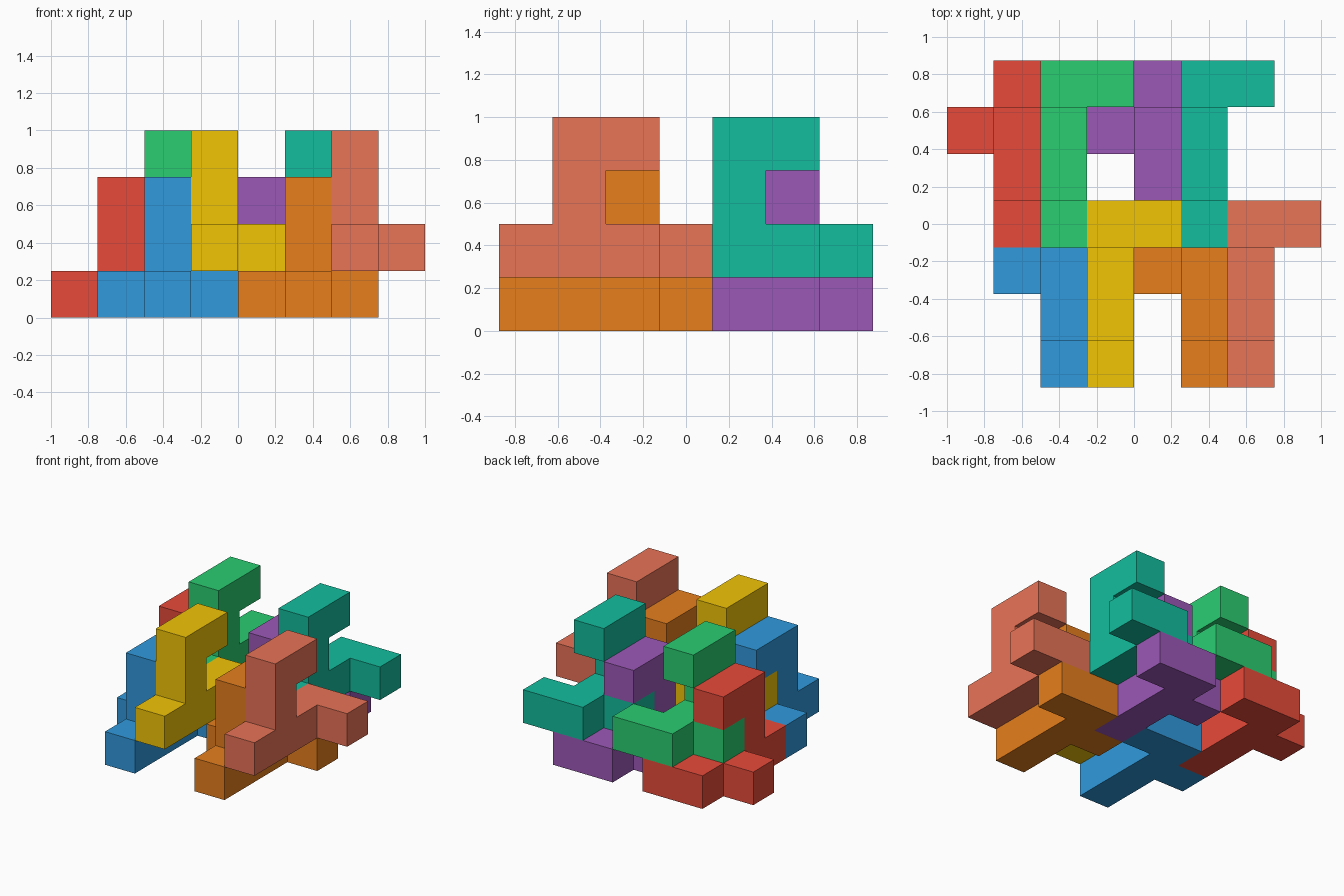
import bpy
import bmesh
from mathutils import Vector

if "Cube" in bpy.data.objects:
    bpy.data.objects.remove(bpy.data.objects["Cube"])

UNIT = 0.25
ORIGIN = Vector((-1.0, -0.875, 0.0))

# One interlocking tile, in unit cells: bar, two side feet, tower and hook
TILE = [(0, j, 0) for j in range(4)] + [(1, 3, 0), (-1, 2, 0),
                                        (0, 1, 1), (0, 1, 2), (0, 2, 2)]
SIDES = [Vector(d) for d in ((1, 0, 0), (-1, 0, 0), (0, 1, 0),
                             (0, -1, 0), (0, 0, 1), (0, 0, -1))]


def add_tile(name, cell, color):
    bm = bmesh.new()
    # Skin only the outer sides of the joined cells
    for c in TILE:
        for d in SIDES:
            if tuple(int(v) for v in Vector(c) + d) in TILE:
                continue
            u = Vector((d.y, d.z, d.x))
            w = d.cross(u)
            mid = Vector(c) + Vector((0.5, 0.5, 0.5)) + d / 2
            corners = [mid + (u * a + w * b) / 2
                       for a, b in ((-1, -1), (1, -1), (1, 1), (-1, 1))]
            bm.faces.new([bm.verts.new(p * UNIT) for p in corners])
    bmesh.ops.remove_doubles(bm, verts=bm.verts, dist=0.001)
    # Merge flat neighbours into clean faces
    bmesh.ops.dissolve_limit(bm, angle_limit=0.01, verts=bm.verts, edges=bm.edges)
    bmesh.ops.recalc_face_normals(bm, faces=bm.faces)
    mesh = bpy.data.meshes.new(name)
    bm.to_mesh(mesh)
    bm.free()
    mat = bpy.data.materials.new(name)
    mat.diffuse_color = (*(((v / 255) ** 2.2) for v in color), 1)
    mat.use_nodes = True
    mat.node_tree.nodes["Principled BSDF"].inputs["Base Color"].default_value = mat.diffuse_color
    mesh.materials.append(mat)
    obj = bpy.data.objects.new(name, mesh)
    obj.location = ORIGIN + Vector(cell) * UNIT
    bpy.context.collection.objects.link(obj)


# Lower layer and upper layer, four tiles each
add_tile("blue_tile", (2, 0, 0), (52, 152, 219))
add_tile("orange_tile", (5, 0, 0), (230, 126, 34))
add_tile("red_tile", (1, 3, 0), (231, 76, 60))
add_tile("purple_tile", (4, 3, 0), (155, 89, 182))
add_tile("yellow_tile", (3, 0, 1), (241, 196, 15))
add_tile("salmon_tile", (6, 0, 1), (232, 115, 88))
add_tile("green_tile", (2, 3, 1), (46, 204, 113))
add_tile("teal_tile", (5, 3, 1), (26, 188, 156))
